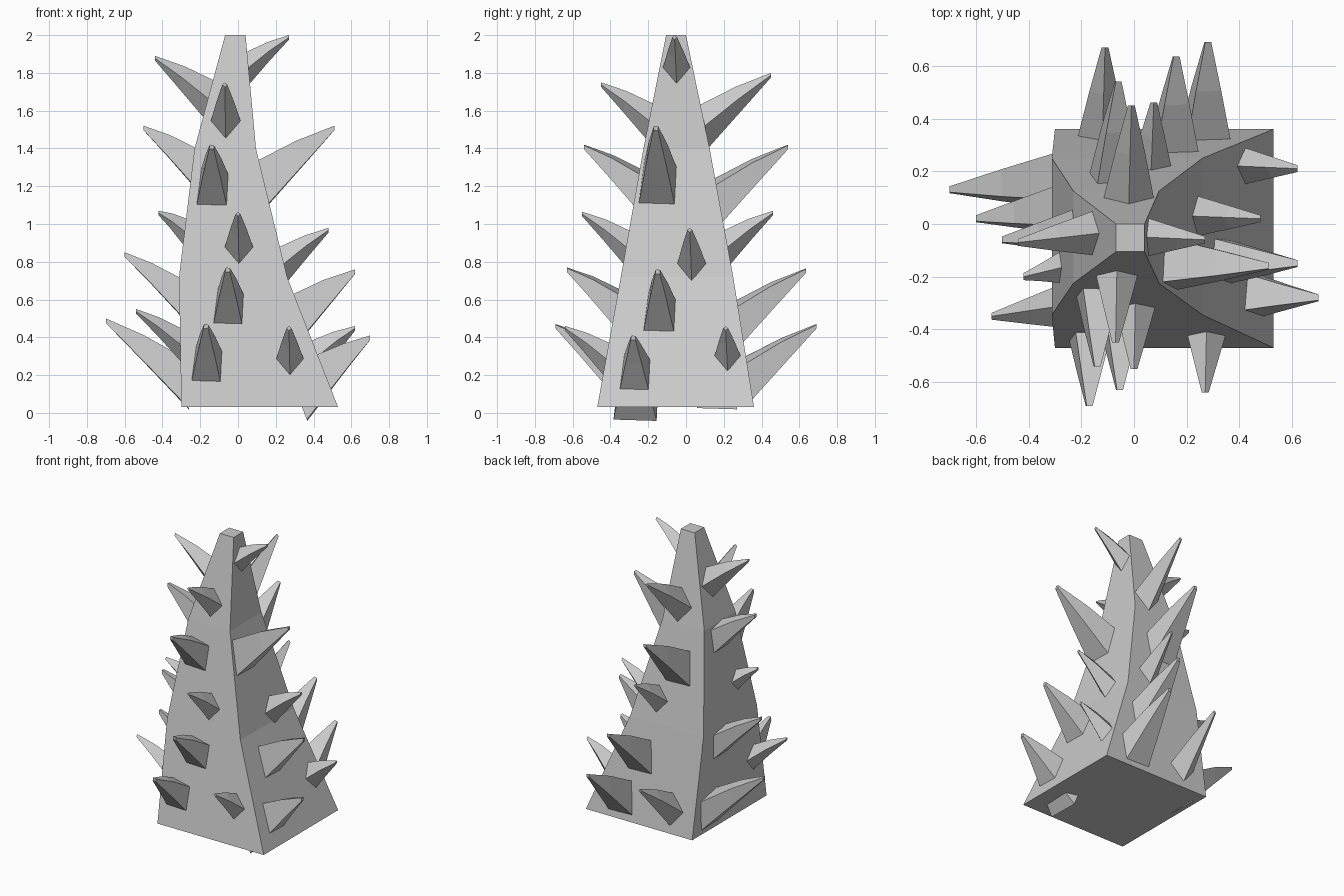
import bpy, bmesh
from mathutils import Vector

if "Cube" in bpy.data.objects:
    bpy.data.objects.remove(bpy.data.objects["Cube"])

# Trunk rings: z, x min, x max, y min, y max
RINGS = [(0.03, -.30, .53, -.47, .36), (0.72, -.312, .26, -.345, .25),
         (1.40, -.23, .095, -.225, .125), (2.0, -.068, .04, -.105, .0)]
SIDE = {'left': 1, 'right': 2, 'front': 3, 'back': 4}
LEAN = {'left': .035, 'right': .01, 'front': .005, 'back': -.01}


def surface(side, z):
    """Signed distance of a trunk side from the z axis at height z."""
    k = SIDE[side]
    for a, b in zip(RINGS, RINGS[1:]):
        if z <= b[0] or b is RINGS[-1]:
            return a[k] + (b[k] - a[k]) * (z - a[0]) / (b[0] - a[0])


def loft(name, rings):
    """Closed flat-faced solid through four-cornered rings."""
    bm = bmesh.new()
    loops = [[bm.verts.new(p) for p in r] for r in rings]
    for a, b in zip(loops, loops[1:]):
        for i in range(4):
            j = (i + 1) % 4
            bm.faces.new((a[i], a[j], b[j], b[i]))
    bm.faces.new(loops[0][::-1])
    bm.faces.new(loops[-1])
    bmesh.ops.recalc_face_normals(bm, faces=bm.faces)
    me = bpy.data.meshes.new(name)
    bm.to_mesh(me)
    bm.free()
    bpy.context.collection.objects.link(bpy.data.objects.new(name, me))


def place(side, u, d, z):
    """u runs along the side, d is the outward axis coordinate."""
    return Vector((u, d, z) if side in ('front', 'back') else (d, u, z))


def spike(name, side, tip, diamond, sink):
    tu, td, tz = tip
    # Root height and thickness follow from how far the tip sticks out
    z = tz - .2
    for _ in range(8):
        reach = abs(td - surface(side, z))
        z = tz - .8 * reach
    h = .04 + .2 * reach
    w = h * .85
    u = tu + LEAN[side]
    shape = ([(-1, 0), (0, -1), (1, 0), (0, 1)] if diamond
             else [(-1, -.95), (.9, -1), (1, .7), (-.7, 1)])
    root = [place(side, u + w * a, surface(side, z + h * b), z + h * b) for a, b in shape]
    end = [place(side, tu + .013 * a, td, tz - .012 + .012 * b) for a, b in shape]
    centre = sum(root, Vector()) / 4
    t = place(side, *tip)
    mid = [centre.lerp(t, .5) + (p - centre) * .6 for p in root]
    deep = [p + (p - t) * sink for p in root]
    loft(name, [deep, mid, end])


# Trunk
loft('trunk', [[(x0, y0, z), (x1, y0, z), (x1, y1, z), (x0, y1, z)]
               for z, x0, x1, y0, y1 in RINGS])

# Spike tips per side, top to bottom: along the side, outward, height
TIPS = {
    'front': [(-.07, -.45, 1.75), (-.14, -.54, 1.42), (0, -.55, 1.065),
              (-.055, -.63, .77), (-.17, -.69, .47), (.27, -.64, .46)],
    'right': [(-.06, .27, 2), (-.16, .51, 1.52), (.02, .48, .98),
              (-.15, .62, .76), (-.28, .70, .41), (.21, .62, .46)],
    'back': [(-.01, .45, 1.8), (-.06, .54, 1.42), (.075, .46, 1.07),
             (.16, .635, .765), (.28, .69, .47), (-.11, .67, .46)],
    'left': [(-.07, -.44, 1.89), (-.06, -.5, 1.52), (-.2, -.42, 1.07),
             (.02, -.6, .85), (.13, -.7, .5), (-.35, -.54, .55)],
}
for side, tips in TIPS.items():
    for i, tip in enumerate(tips):
        # The fifth right spike is rooted deep and pokes out of the underside
        sink = .6 if (side, i) == ('right', 4) else .1
        spike(f'{side}_spike_{i + 1}', side, tip, i in (0, 2, 5), sink)
